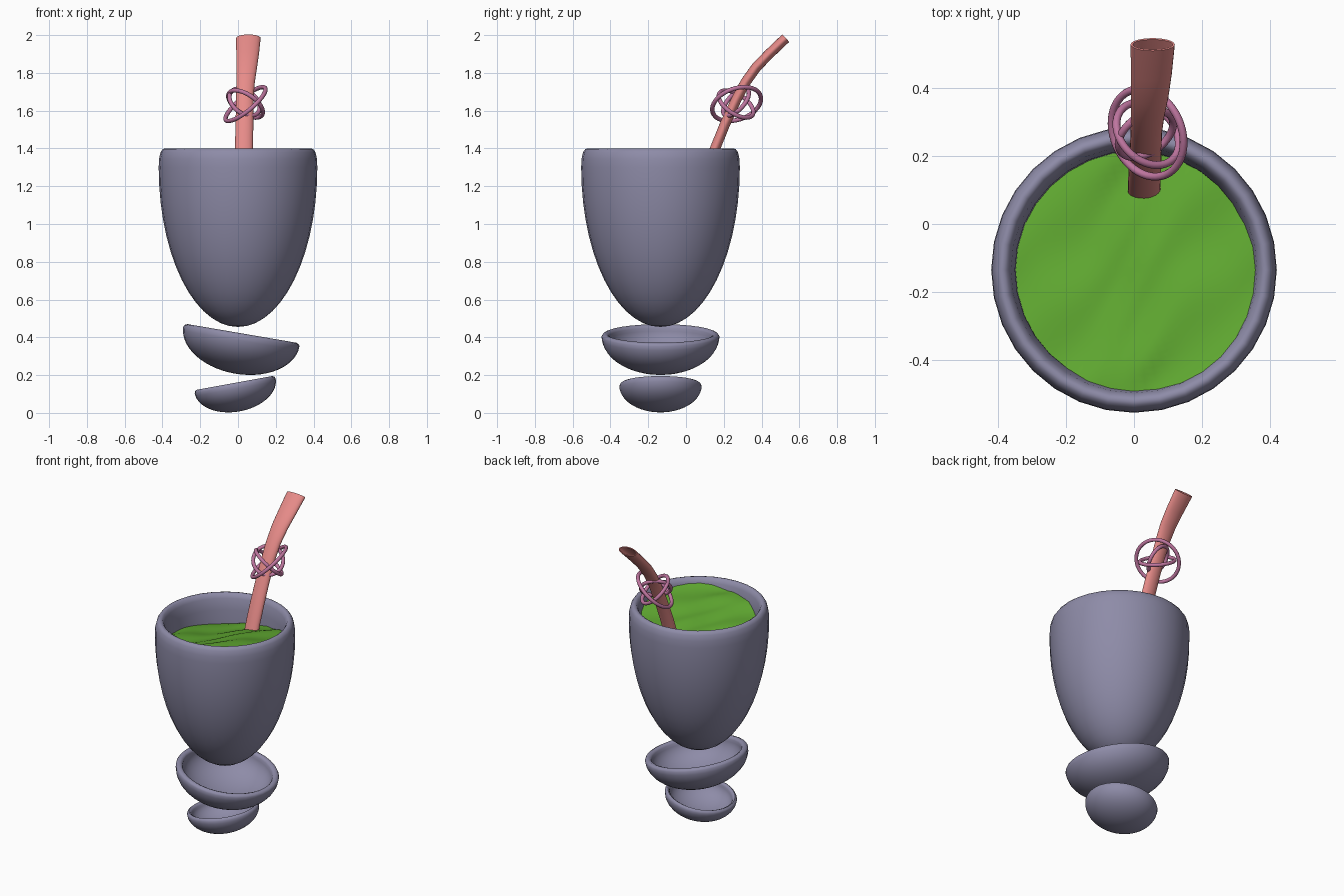
import bpy, bmesh, math
from mathutils import Vector, Matrix

cube = bpy.data.objects.get("Cube")
if cube:
    bpy.data.objects.remove(cube, do_unlink=True)


def material(name, rgb):
    m = bpy.data.materials.new(name)
    m.use_nodes = True
    m.diffuse_color = (*rgb, 1)
    m.node_tree.nodes["Principled BSDF"].inputs["Base Color"].default_value = (*rgb, 1)
    return m


GREY = material("lavender grey", (0.27, 0.26, 0.39))
GREEN = material("leaf green", (0.115, 0.39, 0.03))
PINK = material("coral pink", (0.80, 0.26, 0.25))
MAUVE = material("mauve", (0.52, 0.18, 0.35))
AXIS_Y = -0.135


def skin(name, rings, mat, angle=60, close_v=False):
    """Join successive closed rings of points; a one-point ring becomes a pole."""
    bm = bmesh.new()
    loops = [[bm.verts.new(p) for p in ring] for ring in rings]
    pairs = list(zip(loops, loops[1:])) + ([(loops[-1], loops[0])] if close_v else [])
    for a, b in pairs:
        n = max(len(a), len(b))
        for i in range(n):
            j = (i + 1) % n
            if len(a) == 1:
                bm.faces.new((a[0], b[j], b[i]))
            elif len(b) == 1:
                bm.faces.new((a[i], a[j], b[0]))
            else:
                bm.faces.new((a[i], a[j], b[j], b[i]))
    bmesh.ops.recalc_face_normals(bm, faces=bm.faces)
    me = bpy.data.meshes.new(name)
    bm.to_mesh(me)
    bm.free()
    me.materials.append(mat)
    ob = bpy.data.objects.new(name, me)
    bpy.context.collection.objects.link(ob)
    bpy.ops.object.select_all(action="DESELECT")
    ob.select_set(True)
    bpy.context.view_layer.objects.active = ob
    bpy.ops.object.shade_smooth_by_angle(angle=math.radians(angle))
    return ob


def circle(r, z, n=32, ry=None):
    if r == 0:
        return [Vector((0, 0, z))]
    ry = r if ry is None else ry
    return [Vector((r * math.cos(t), ry * math.sin(t), z))
            for t in (math.tau * i / n for i in range(n))]


def lathe(name, profile, mat, location, tilt=0):
    ob = skin(name, [circle(r, z) for r, z in profile], mat)
    ob.location = location
    ob.rotation_euler = (0, tilt, 0)
    return ob


def arc(r, depth, z, steps=14):
    """Quarter ellipse from the bottom pole up to the widest point."""
    return [(r * math.sin(a) if i else 0, z - depth * math.cos(a))
            for i, a in ((i, math.pi / 2 * i / steps) for i in range(steps + 1))]


# Cup: deep rounded vessel with a soft rim and an inner wall
outer = arc(0.42, 0.845, 1.3)
rim = [(0.418, 1.345), (0.410, 1.38), (0.398, 1.397), (0.385, 1.4), (0.373, 1.393), (0.362, 1.37)]
inner = list(reversed(arc(0.35, 0.72, 1.3)))
lathe("cup", outer + rim + inner, GREY, (0, AXIS_Y, 0))


# Two tilted shallow bowls that float under the cup
def bowl(name, r, depth, location, tilt):
    wall = 0.13 * r
    lip = [(r - wall * 0.15, 0.01), (r - wall * 0.5, 0.016), (r - wall * 0.85, 0.01)]
    inside = list(reversed(arc(r - wall, depth - wall, 0)))
    lathe(name, arc(r, depth, 0) + lip + inside, GREY, location, tilt)


bowl("middle_bowl", 0.312, 0.20, (0.018, AXIS_Y, 0.405), math.radians(9.7))
bowl("base_bowl", 0.218, 0.137, (-0.015, AXIS_Y, 0.143), math.radians(-10.3))


# Drink: tilted, gently rippled surface
def ripple(p):
    x, y = p.x, p.y
    wave = 0.006 * math.sin(17 * x - 11 * y + 2 * math.sin(9 * y))
    wave += 0.004 * math.sin(31 * x - 24 * y + 1.5 * math.sin(14 * x))
    return Vector((x, y + AXIS_Y, 1.285 + 0.16 * (x - y) + wave))


drink_rings = [[ripple(p) for p in circle(0.365 * i / 20, 0, 64)] for i in range(21)]
skin("drink", drink_rings, GREEN)

# Straw: flattened hollow tube, bending back and flaring at the mouth
path = [(0.03, 0.035, 1.05), (0.03, 0.118, 1.3), (0.032, 0.154, 1.4), (0.034, 0.207, 1.53),
        (0.036, 0.267, 1.66), (0.04, 0.315, 1.75), (0.046, 0.372, 1.83), (0.051, 0.44, 1.9),
        (0.055, 0.528, 1.984)]
path = [Vector(p) for p in path]
widths = [0.048, 0.048, 0.048, 0.047, 0.046, 0.049, 0.055, 0.060, 0.065]


def straw_rings(shrink):
    rings = []
    for i, p in enumerate(path):
        d = (path[min(i + 1, len(path) - 1)] - path[max(i - 1, 0)]).normalized()
        across = Vector((0, d.z, -d.y))
        rings.append([p + Vector((c.x, 0, 0)) + across * c.y
                      for c in circle(widths[i] - shrink, 0, 24, 0.027 - shrink)])
    return rings


skin("straw", straw_rings(0) + straw_rings(0.006)[::-1], PINK, 50, close_v=True)


# Three interlocked rings around the straw
def ring(name, major, normal, centre, minor=0.0115):
    turn = Vector(normal).to_track_quat("Z", "Y").to_matrix()
    rings = []
    for i in range(48):
        spin = Matrix.Rotation(math.tau * i / 48, 3, "Z")
        rings.append([Vector(centre) + turn @ (spin @ Vector((major + c.x, 0, c.y)))
                      for c in circle(minor, 0, 12)])
    skin(name, rings, MAUVE, 180, close_v=True)


ring("large_ring", 0.134, (0.61, 0.27, -0.74), (0.04, 0.268, 1.635))
ring("middle_ring", 0.105, (0.5, 0.5, 0.75), (0.04, 0.265, 1.635))
ring("small_ring", 0.09, (0.45, -0.65, 0.6), (0.035, 0.265, 1.645))
